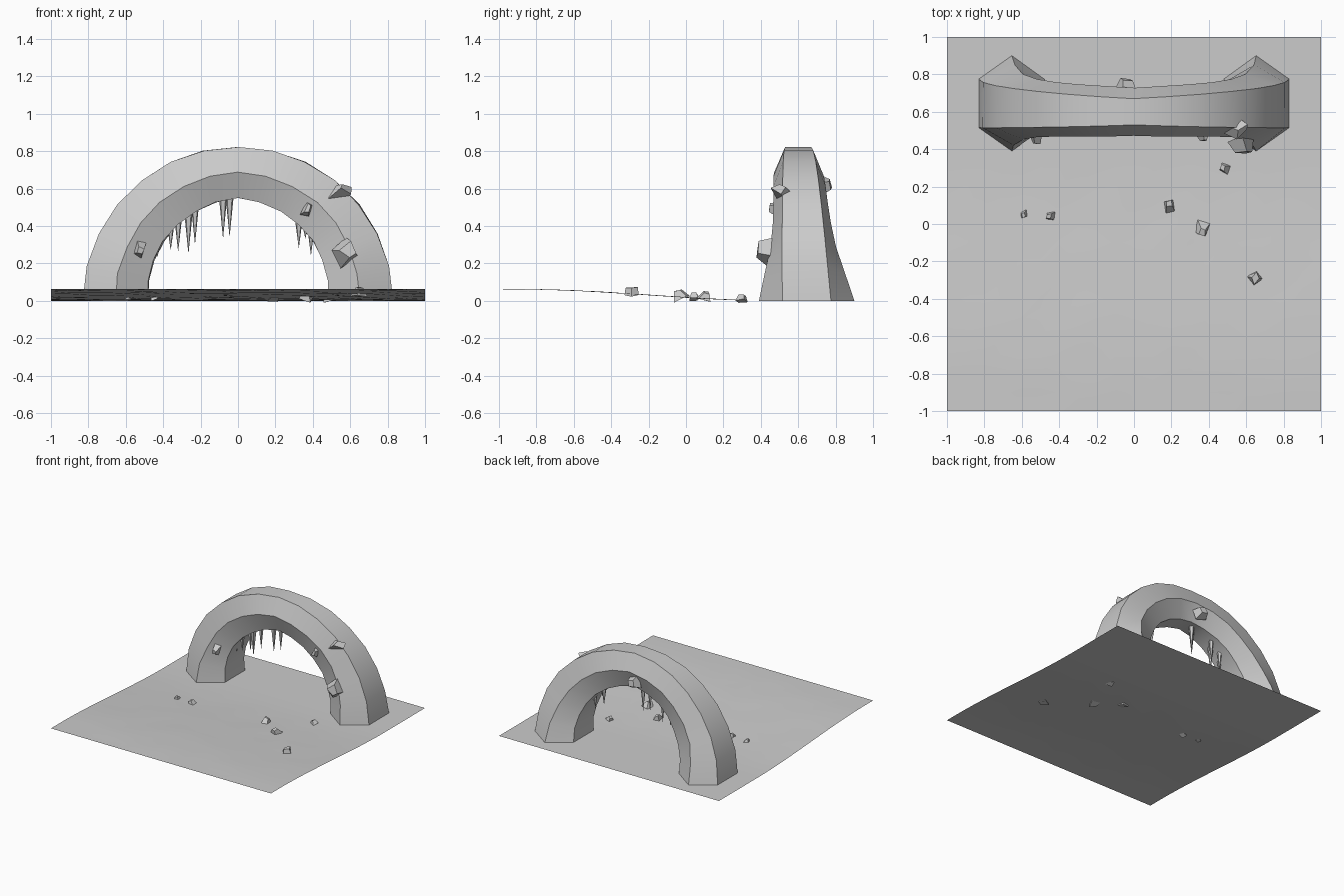
import bpy, bmesh, math, random
from mathutils import Vector, Euler

if "Cube" in bpy.data.objects:
    bpy.data.objects.remove(bpy.data.objects["Cube"])

random.seed(4)


def make(name, bm, smooth=False):
    bmesh.ops.recalc_face_normals(bm, faces=bm.faces)
    mesh = bpy.data.meshes.new(name)
    bm.to_mesh(mesh)
    bm.free()
    ob = bpy.data.objects.new(name, mesh)
    bpy.context.collection.objects.link(ob)
    if smooth:
        bpy.ops.object.select_all(action='DESELECT')
        ob.select_set(True)
        bpy.context.view_layer.objects.active = ob
        bpy.ops.object.shade_smooth_by_angle(angle=math.radians(30))
    return ob


def ground_z(y):
    t = min(max((y + 0.9) / 1.4, 0), 1)
    return 0.062 * (1 - t * t * (3 - 2 * t))


# Ground: sheet that slopes gently down toward the arch
bm = bmesh.new()
bmesh.ops.create_grid(bm, x_segments=20, y_segments=20, size=1)
for v in bm.verts:
    v.co.z = ground_z(v.co.y)
    if abs(v.co.x) < 0.99 and -0.95 < v.co.y < 0.3:
        v.co.z += random.uniform(-0.002, 0.002)
ob = make("ground", bm, True)
if ob.data.polygons[0].normal.z < 0:
    ob.data.flip_normals()

# Arch: six-sided section swept over a half circle, flaring at the feet
N = 14
half_depth = [0.255, 0.215, 0.175, 0.155, 0.145, 0.14, 0.135, 0.128]
bm = bmesh.new()
rings = []
for k in range(N + 1):
    a = math.pi * k / N
    i = min(k, N - k)
    f = 1 - i / 7
    h = half_depth[i]
    yc = 0.60 + 0.045 * f ** 1.5
    flat = 0.07 + 0.06 * f
    r_out, r_mid, r_in = 0.822 + 0.008 * f, 0.688 - 0.035 * f, 0.55 - 0.07 * f
    section = [(r_out, -flat), (r_out, flat), (r_mid, h),
               (r_in, flat), (r_in, -flat), (r_mid, -h)]
    n = 0 if k in (0, N) else 0.006
    rings.append([bm.verts.new((r * math.cos(a) + random.uniform(-n, n), yc + y,
                                max(0, r * math.sin(a)) if n == 0
                                else r * math.sin(a)))
                  for r, y in section])
for r0, r1 in zip(rings, rings[1:]):
    for j in range(6):
        m = (j + 1) % 6
        bm.faces.new((r0[j], r0[m], r1[m], r1[j]))
bm.faces.new(rings[0])
bm.faces.new(rings[-1])
make("arch", bm, True)

# Stalactites: thin five-sided spikes under the arch (x, y, tip z, radius)
spikes = [(-0.43, 0.60, 0.23, 0.02), (-0.36, 0.57, 0.27, 0.025),
          (-0.32, 0.62, 0.26, 0.024), (-0.265, 0.58, 0.25, 0.027),
          (-0.23, 0.63, 0.30, 0.023), (-0.08, 0.58, 0.33, 0.024),
          (-0.045, 0.62, 0.34, 0.024), (0.325, 0.60, 0.28, 0.025),
          (0.36, 0.57, 0.33, 0.022), (0.39, 0.62, 0.24, 0.022)]
for x, y, tip, r in spikes:
    top = 0.03 + 0.54 * math.sqrt(1 - (x / 0.54) ** 2)
    bm = bmesh.new()
    bmesh.ops.create_cone(bm, cap_ends=True, segments=5, radius1=0.0,
                          radius2=r, depth=top - tip)
    bmesh.ops.remove_doubles(bm, verts=bm.verts, dist=1e-5)
    bmesh.ops.translate(bm, verts=bm.verts, vec=(x, y, (top + tip) / 2))
    make("stalactite", bm)


# Rocks: irregular tapered blocks
def rock(name, loc, size, rot):
    bm = bmesh.new()
    bmesh.ops.create_cube(bm, size=1)
    e = Euler([math.radians(d) for d in rot])
    for v in bm.verts:
        c = v.co.copy()
        t = 0.55 if c.z > 0 else 1
        c = Vector((c.x * t, c.y * t, c.z))
        c += Vector([random.uniform(-0.12, 0.12) for _ in range(3)])
        c = Vector([p * s for p, s in zip(c, size)])
        c.rotate(e)
        v.co = c + Vector(loc)
    make(name, bm)


arch_rocks = [((0.545, 0.515, 0.58), (0.11, 0.07, 0.09), (55, 25, 40)),
              ((0.58, 0.425, 0.265), (0.12, 0.10, 0.08), (80, -35, 20)),
              ((-0.525, 0.455, 0.275), (0.05, 0.085, 0.05), (100, 20, 10)),
              ((0.37, 0.467, 0.49), (0.04, 0.07, 0.04), (80, 25, 0)),
              ((-0.04, 0.74, 0.62), (0.08, 0.09, 0.06), (-80, 20, 0))]
for loc, size, rot in arch_rocks:
    rock("arch_rock", loc, size, rot)

for x, y, s in [(-0.59, 0.05, 0.035), (-0.45, 0.04, 0.045), (0.19, 0.10, 0.06),
                (0.365, -0.03, 0.065), (0.65, -0.29, 0.065), (0.48, 0.30, 0.05)]:
    rock("ground_rock", (x, y, ground_z(y) + s * 0.2), (s, s, s * 0.7),
         (random.uniform(-20, 20), random.uniform(-20, 20), random.uniform(0, 90)))
